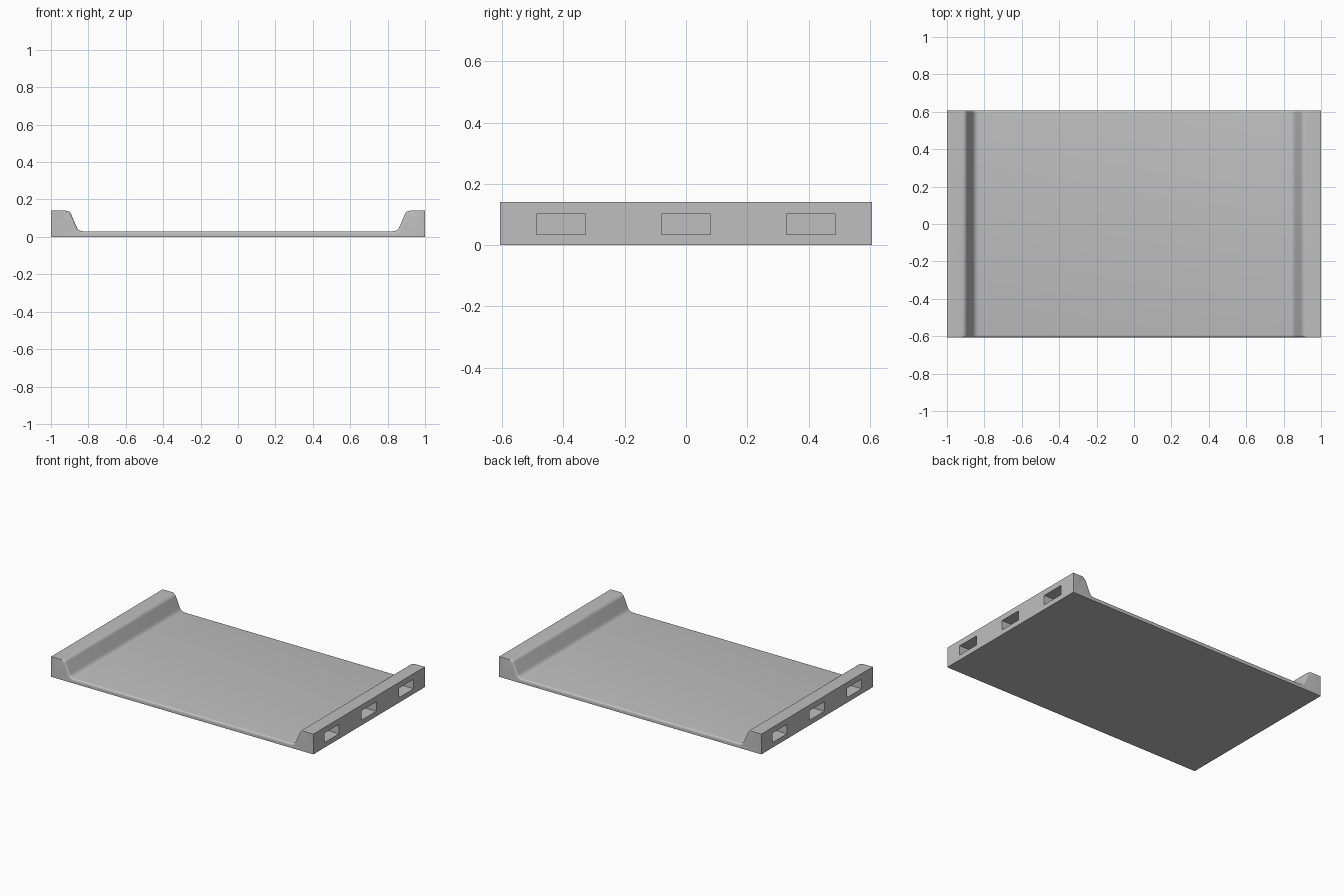
import bpy
import bmesh
import math
from mathutils import Vector

HALF_X, HALF_Y, HEIGHT, FLOOR = 1.0, 0.607, 0.14, 0.03
EDGE_R = 0.013      # rounding of the front and back rims
STEPS = 5

if "Cube" in bpy.data.objects:
    bpy.data.objects.remove(bpy.data.objects["Cube"], do_unlink=True)

grey = bpy.data.materials.new("plain grey")
grey.use_nodes = True
grey.diffuse_color = (0.52, 0.52, 0.52, 1)
grey.node_tree.nodes["Principled BSDF"].inputs["Base Color"].default_value = (0.52, 0.52, 0.52, 1)


def rounded_corner(prev, corner, following, size):
    """Points of a soft bend replacing one profile corner."""
    a = corner + (prev - corner).normalized() * size
    b = corner + (following - corner).normalized() * size
    ts = [i / STEPS for i in range(STEPS + 1)]
    return [a * (1 - t) ** 2 + corner * 2 * t * (1 - t) + b * t * t for t in ts]


# Inner profile: right shoulder, slope and floor, then mirrored
outer = Vector((HALF_X, HEIGHT))
shoulder = Vector((0.9, HEIGHT))
foot = Vector((0.853, FLOOR))
middle = Vector((0, FLOOR))
right = rounded_corner(outer, shoulder, foot, 0.02) + rounded_corner(shoulder, foot, middle, 0.026)
inner = right + [Vector((-p.x, p.y)) for p in reversed(right)]


def inset_profile(amount):
    """Inner profile pushed into the solid, fading out at the flat tops."""
    points = []
    for i, p in enumerate(inner):
        if 0 < i < len(inner) - 1:
            d = (inner[i + 1] - inner[i - 1]).normalized()
            points.append(p + Vector((-d.y, d.x)) * amount)
        else:
            points.append(p.copy())
    return points


# Tray body: lofted cross sections with rounded front and back rims
bm = bmesh.new()
angles = [i * math.pi / 2 / STEPS for i in range(STEPS + 1)]
front = [(-HALF_Y + EDGE_R * (1 - math.sin(a)), EDGE_R * (1 - math.cos(a))) for a in reversed(angles)]
sections = front + [(-y, d) for y, d in reversed(front)]
rings = []
for y, depth in sections:
    outline = [Vector((HALF_X, 0)), outer] + inset_profile(depth)
    outline += [Vector((-HALF_X, HEIGHT)), Vector((-HALF_X, 0))]
    rings.append([bm.verts.new((p.x, y, p.y)) for p in outline])
for a, b in zip(rings, rings[1:]):
    for i in range(len(a)):
        j = (i + 1) % len(a)
        bm.faces.new((a[i], a[j], b[j], b[i]))
bm.faces.new(rings[0])
bm.faces.new(rings[-1])
bmesh.ops.recalc_face_normals(bm, faces=bm.faces)
mesh = bpy.data.meshes.new("tray")
bm.to_mesh(mesh)
bm.free()
mesh.materials.append(grey)
tray = bpy.data.objects.new("tray", mesh)
bpy.context.collection.objects.link(tray)

# Side pockets: three blind slots in each end
bm = bmesh.new()
for side in (-1, 1):
    for y in (-0.407, 0, 0.407):
        made = bmesh.ops.create_cube(bm, size=1)["verts"]
        bmesh.ops.scale(bm, vec=(0.2, 0.16, 0.066), verts=made)
        bmesh.ops.translate(bm, vec=(side * HALF_X, y, 0.068), verts=made)
mesh = bpy.data.meshes.new("pocket_cutter")
bm.to_mesh(mesh)
bm.free()
mesh.materials.append(grey)
cutter = bpy.data.objects.new("pocket_cutter", mesh)
cutter.hide_render = True
bpy.context.collection.objects.link(cutter)

cut = tray.modifiers.new("pockets", "BOOLEAN")
cut.operation = "DIFFERENCE"
cut.solver = "EXACT"
cut.object = cutter
bpy.ops.object.select_all(action="DESELECT")
tray.select_set(True)
bpy.context.view_layer.objects.active = tray
bpy.ops.object.modifier_apply(modifier=cut.name)
bpy.data.objects.remove(cutter, do_unlink=True)

bpy.ops.object.shade_smooth_by_angle(angle=math.radians(30))
